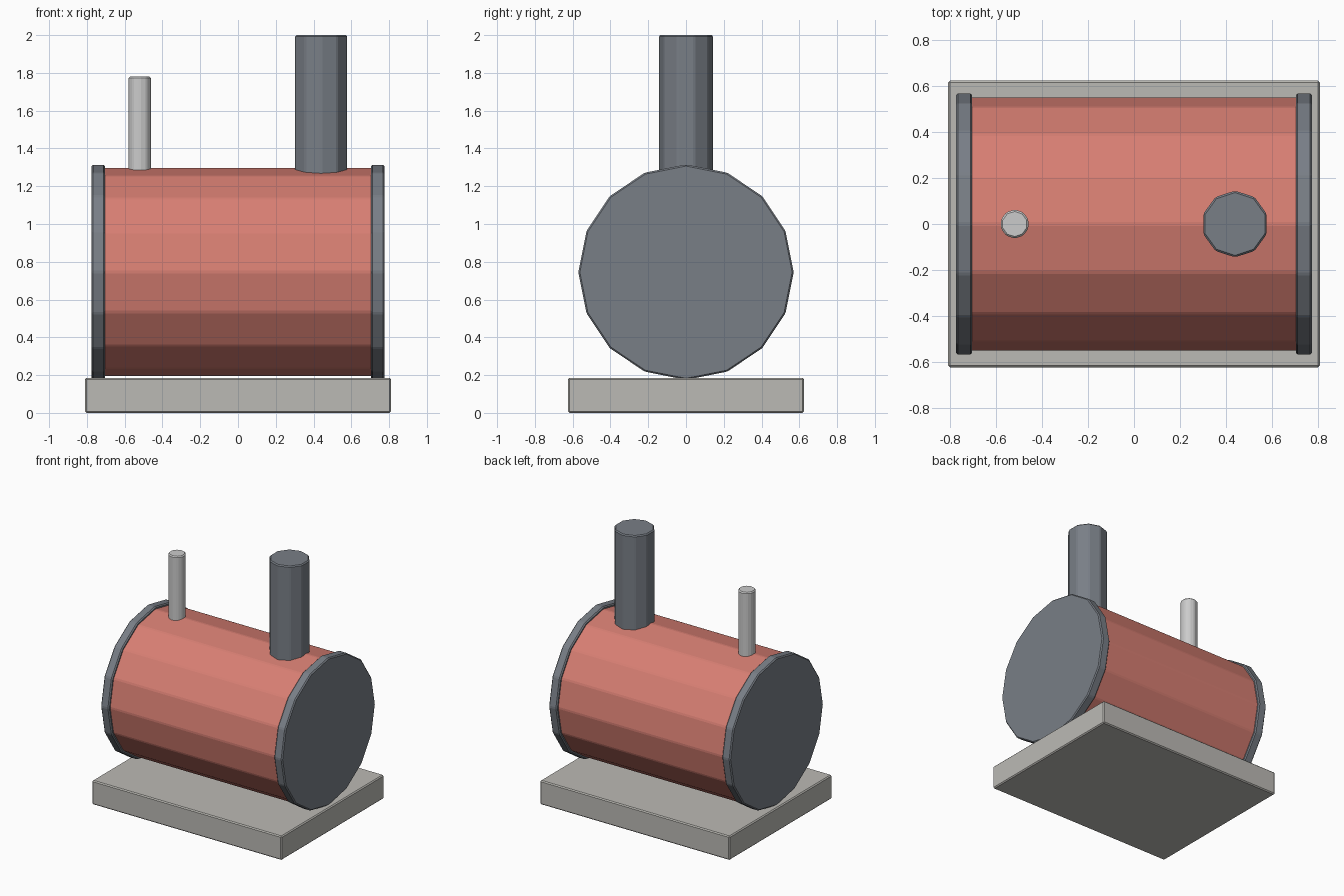
import bpy, bmesh, math
from mathutils import Vector

if "Cube" in bpy.data.objects:
    bpy.data.objects.remove(bpy.data.objects["Cube"])


def material(name, color):
    m = bpy.data.materials.new(name)
    m.diffuse_color = (*color, 1)
    m.use_nodes = True
    m.node_tree.nodes["Principled BSDF"].inputs["Base Color"].default_value = m.diffuse_color
    return m


def finish(name, bm, mat, width):
    bmesh.ops.recalc_face_normals(bm, faces=bm.faces)
    me = bpy.data.meshes.new(name)
    bm.to_mesh(me)
    bm.free()
    ob = bpy.data.objects.new(name, me)
    bpy.context.collection.objects.link(ob)
    if mat:
        me.materials.append(mat)
    bev = ob.modifiers.new("edge_bevel", 'BEVEL')
    bev.width, bev.segments = width, 1
    bev.limit_method, bev.angle_limit = 'ANGLE', 0.3
    return ob


def prism(name, axis, start, end, radius, sides, offset, mat=None, width=0.008):
    """Capped n-sided prism along 'X' or 'Z', first corner on the second cross axis."""
    bm = bmesh.new()
    ring = []
    for i in range(sides):
        a = math.pi / 2 + 2 * math.pi * i / sides
        u, v = radius * math.cos(a), radius * math.sin(a)
        co = Vector((start, u, v) if axis == 'X' else (u, v, start)) + Vector(offset)
        ring.append(bm.verts.new(co))
    face = bm.faces.new(ring)
    ext = bmesh.ops.extrude_face_region(bm, geom=[face], use_keep_orig=True)
    top = [g for g in ext["geom"] if isinstance(g, bmesh.types.BMVert)]
    d = end - start
    bmesh.ops.translate(bm, verts=top, vec=(d, 0, 0) if axis == 'X' else (0, 0, d))
    return finish(name, bm, mat, width)


red = material("drum_red", (0.68, 0.21, 0.17))
slate = material("slate_grey", (0.19, 0.21, 0.24))
stone = material("stone_grey", (0.50, 0.49, 0.46))

# Base slab
bm = bmesh.new()
bmesh.ops.create_cube(bm, size=1)
for v in bm.verts:
    v.co = (v.co.x * 1.62, v.co.y * 1.25, (v.co.z + 0.5) * 0.185)
finish("base_slab", bm, stone, 0.008)

# Boiler drum and its two end plates
AXIS_Z = 0.745
prism("boiler_drum", 'X', -0.73, 0.73, 0.552, 16, (0, 0, AXIS_Z), red)
for side, x in (("left", -0.74), ("right", 0.74)):
    prism(side + "_end_plate", 'X', x - 0.035, x + 0.035, 0.57, 16, (0, 0, AXIS_Z), slate)

# Chimney and thin vent pipe
prism("chimney", 'Z', 1.2, 2.0, 0.145, 10, (0.44, 0, 0), slate)
prism("vent_pipe", 'Z', 1.2, 1.78, 0.063, 10, (-0.52, 0, 0))
